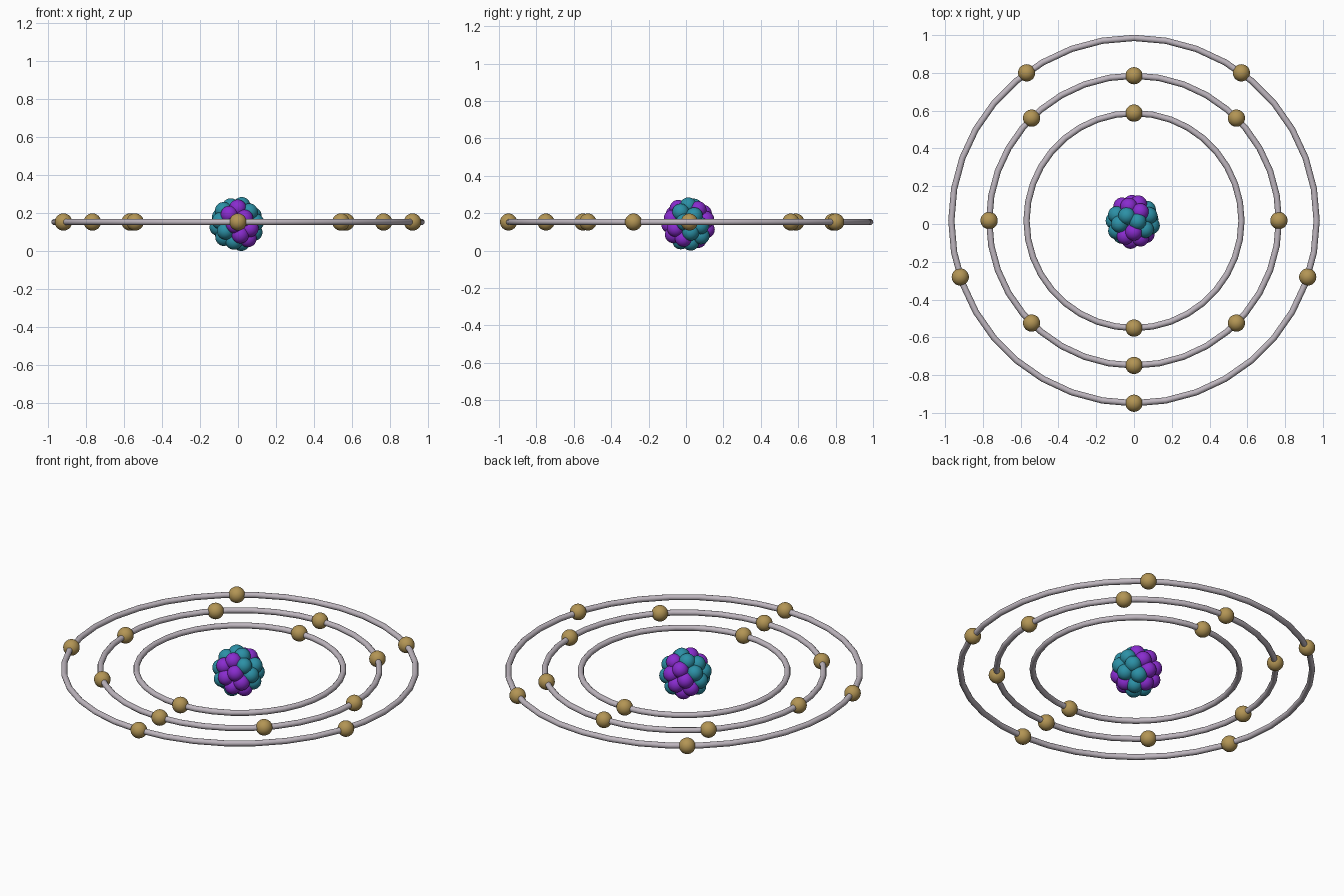
import bpy
from math import sin, cos, pi, sqrt, radians

if "Cube" in bpy.data.objects:
    bpy.data.objects.remove(bpy.data.objects["Cube"])

CY, RING_Z = 0.018, 0.153      # shared centre of the orbits
BALL = 0.0455                  # radius of every particle


def material(name, rgb):
    m = bpy.data.materials.new(name)
    m.diffuse_color = (*rgb, 1)
    m.use_nodes = True
    m.node_tree.nodes["Principled BSDF"].inputs["Base Color"].default_value = m.diffuse_color
    return m


purple = material("purple", (0.25, 0.025, 0.62))
teal = material("teal", (0.025, 0.28, 0.38))
gold = material("gold", (0.45, 0.30, 0.09))
pale = material("pale_grey", (0.52, 0.47, 0.52))


def finish(name, mat):
    ob = bpy.context.object
    ob.name = name
    ob.data.materials.append(mat)
    bpy.ops.object.shade_smooth()


def ball(name, loc, mat):
    bpy.ops.mesh.primitive_uv_sphere_add(segments=32, ring_count=16,
                                         radius=BALL, location=loc)
    finish(name, mat)


# orbit rings with evenly spaced electrons
shells = [("inner", 0.569, 2), ("middle", 0.767, 8), ("outer", 0.967, 5)]
for label, radius, count in shells:
    bpy.ops.mesh.primitive_torus_add(major_radius=radius, minor_radius=0.0165,
                                     major_segments=36, minor_segments=12,
                                     location=(0, CY, RING_Z))
    finish(label + "_orbit", pale)
    for i in range(count):
        a = radians(-90) + 2 * pi * i / count
        ball(f"{label}_electron_{i + 1}",
             (radius * cos(a), CY + radius * sin(a), RING_Z), gold)

# nucleus: evenly spread cluster of protons and neutrons around one core ball
N, R = 30, 0.1
centre = (-0.006, 0.013, 0.1425)
ball("core_neutron", centre, teal)
for i in range(N):
    h = 1 - (2 * i + 1) / N
    w = sqrt(1 - h * h)
    a = i * pi * (3 - sqrt(5))
    p = (centre[0] + R * w * cos(a), centre[1] + R * w * sin(a), centre[2] + R * h)
    if (i // 2) % 2:
        ball(f"proton_{i + 1}", p, purple)
    else:
        ball(f"neutron_{i + 1}", p, teal)
